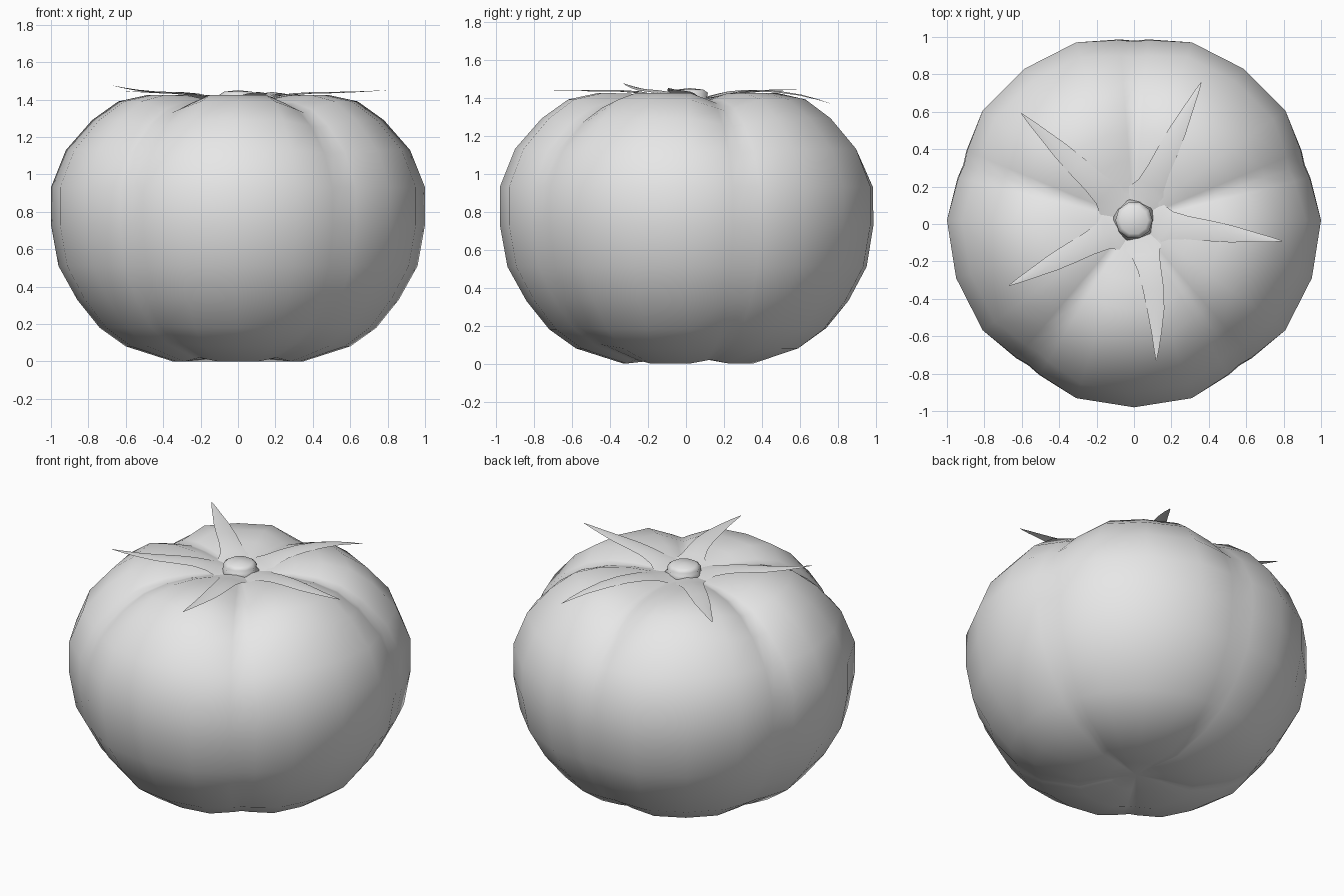
import bpy, bmesh, math
from math import cos, sin, radians

cube = bpy.data.objects.get("Cube")
if cube:
    bpy.data.objects.remove(cube)

CENTRE_Y = 0.02

grey = bpy.data.materials.new("plain grey")
grey.use_nodes = True
colour = (0.8, 0.8, 0.8, 1)
grey.diffuse_color = colour
grey.node_tree.nodes["Principled BSDF"].inputs["Base Color"].default_value = colour


def finish(name, bm, recalc=True):
    """Turn a bmesh into a smooth object."""
    if recalc:
        bmesh.ops.recalc_face_normals(bm, faces=bm.faces)
    for f in bm.faces:
        f.smooth = True
    mesh = bpy.data.meshes.new(name)
    bm.to_mesh(mesh)
    bm.free()
    mesh.materials.append(grey)
    obj = bpy.data.objects.new(name, mesh)
    obj.location.y = CENTRE_Y
    bpy.context.collection.objects.link(obj)
    return obj


def lathe(name, rings, columns, top, bottom):
    """Skin rings (r, z, groove_r, groove_z) over columns (angle, groove weight)."""
    bm = bmesh.new()
    loops = []
    for r, z, gr, gz in rings:
        loops.append([bm.verts.new(((r - gr * w) * cos(radians(a)),
                                    (r - gr * w) * sin(radians(a)),
                                    z - gz * w)) for a, w in columns])
    n = len(columns)
    for lower, upper in zip(loops, loops[1:]):
        for i in range(n):
            j = (i + 1) % n
            bm.faces.new((lower[i], lower[j], upper[j], upper[i]))
    for loop, z in ((loops[0], bottom), (loops[-1], top)):
        tip = bm.verts.new((0, 0, z))
        for i in range(n):
            bm.faces.new((loop[i], loop[(i + 1) % n], tip))
    return finish(name, bm)


# Fruit body: five lobes split by grooves that fade towards the base
sector = [(0, 1), (4.5, 0.75), (18, 0), (36, 0), (54, 0), (67.5, 0.75)]
columns = [(18 + 72 * k + a, w) for k in range(5) for a, w in sector]
body_rings = [
    (0.16, 0.02, 0, -0.01), (0.35, 0, 0, -0.02), (0.60, 0.08, 0.02, -0.02),
    (0.74, 0.18, 0.025, -0.01), (0.86, 0.33, 0.03, 0), (0.96, 0.51, 0.035, 0),
    (1.0, 0.73, 0.04, 0), (1.0, 0.93, 0.045, 0), (0.92, 1.13, 0.05, 0.02),
    (0.78, 1.29, 0.05, 0.04), (0.64, 1.39, 0.04, 0.06), (0.48, 1.425, 0.02, 0.055),
    (0.32, 1.42, 0, 0.035), (0.18, 1.395, 0, 0.01),
]
lathe("fruit_body", body_rings, columns, 1.375, 0.03)

# Stem nub
nub_rings = [(0.125, 1.38, 0, 0), (0.095, 1.402, 0, 0), (0.1, 1.425, 0, 0), (0.075, 1.442, 0, 0)]
nub = lathe("stem_nub", nub_rings, [(36 * k, 0) for k in range(10)], 1.45, 1.37)

# Leaves: angle, length, tip height, sideways bend
leaves = [(64, 0.82, 1.37, 0), (136.5, 0.83, 1.445, 0), (207.6, 0.755, 1.475, 0),
          (279, 0.76, 1.435, 0.045), (352, 0.80, 1.45, 0)]
# Stations along a leaf: fraction, half width, height
stations = [(0.08, 0.055, 1.393), (0.18, 0.105, 1.405), (0.25, 0.075, 1.417),
            (0.36, 0.062, 1.433), (0.5, 0.056, 1.44), (0.65, 0.046, 1.44),
            (0.8, 0.028, 1.44), (0.92, 0.014, 1.44), (1, 0.002, 1.44)]
bm = bmesh.new()
for angle, length, tip_z, bend in leaves:
    c, s = cos(radians(angle)), sin(radians(angle))
    rows = []
    for t, half, z in stations:
        z += (tip_z - z) * max(0, (t - 0.5) * 2) ** 2
        u = t * length
        v = bend * sin(math.pi * t)
        rows.append([bm.verts.new((u * c - (v + k * half) * s,
                                   u * s + (v + k * half) * c,
                                   z - abs(k) * half * 0.15)) for k in (-1, 0, 1)])
    for a, b in zip(rows, rows[1:]):
        for i in range(2):
            bm.faces.new((a[i], b[i], b[i + 1], a[i + 1]))
finish("leaf_star", bm, recalc=False)
